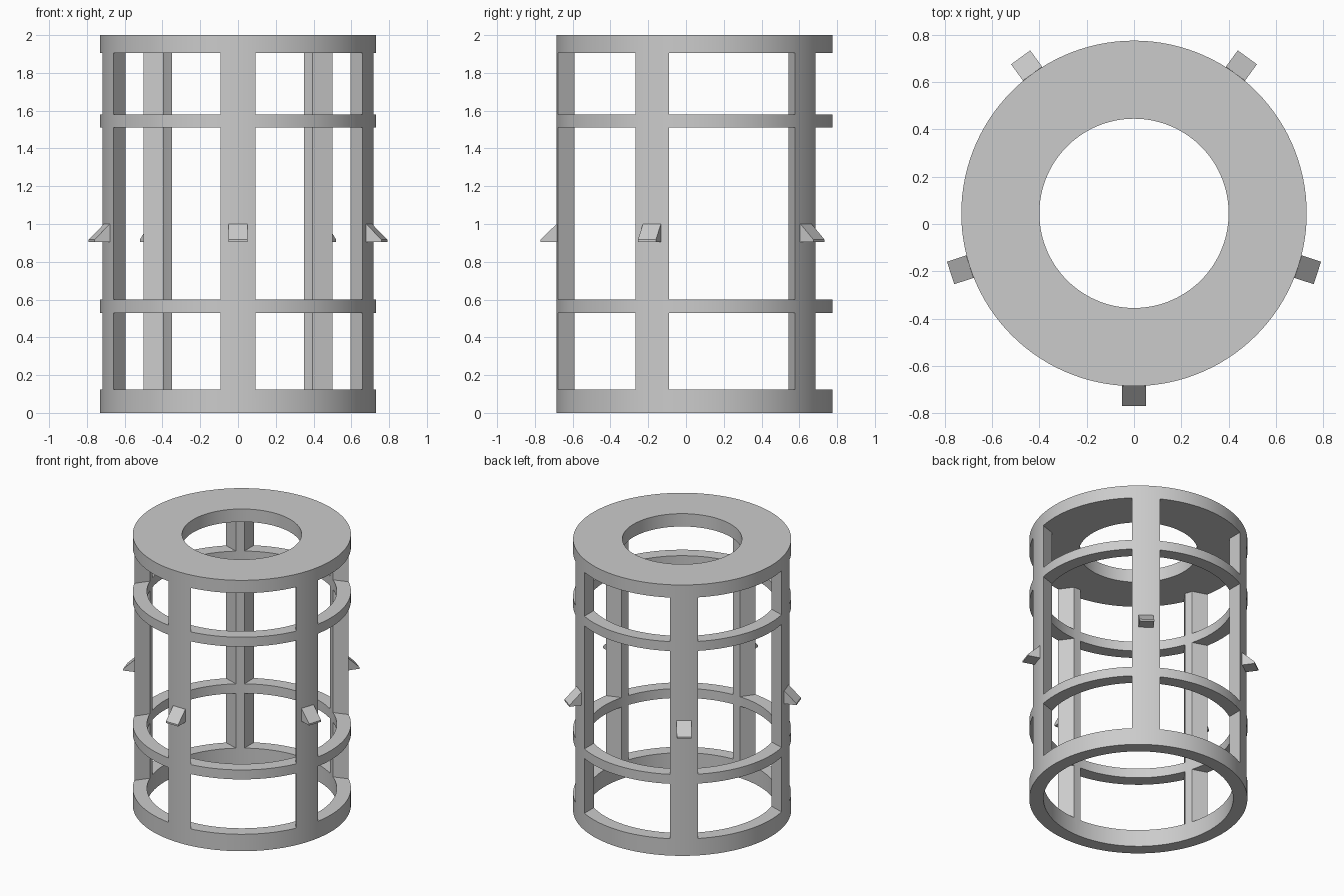
import bpy, bmesh, math
from mathutils import Matrix, Vector

cube = bpy.data.objects.get("Cube")
if cube:
    bpy.data.objects.remove(cube, do_unlink=True)

CENTER = Matrix.Translation((0, 0.045, 0))
R_OUT, R_IN, R_HOLE = 0.73, 0.635, 0.40
SIDES, SEGMENTS = 5, 120
STEP = math.tau / SIDES
PLATE_Z = 1.905

grey = bpy.data.materials.new("plain grey")
grey.use_nodes = True
grey.diffuse_color = (0.6, 0.6, 0.6, 1)
grey.node_tree.nodes["Principled BSDF"].inputs["Base Color"].default_value = (0.6, 0.6, 0.6, 1)


def make_object(name, bm):
    bmesh.ops.recalc_face_normals(bm, faces=bm.faces)
    mesh = bpy.data.meshes.new(name)
    bm.to_mesh(mesh)
    bm.free()
    mesh.materials.append(grey)
    obj = bpy.data.objects.new(name, mesh)
    bpy.context.collection.objects.link(obj)
    return obj


def select(obj):
    bpy.ops.object.select_all(action='DESELECT')
    obj.select_set(True)
    bpy.context.view_layer.objects.active = obj


def ring(name, r_in, r_out, z0, z1):
    """Spin a rectangular section into a closed ring."""
    bm = bmesh.new()
    section = [(r_in, z0), (r_out, z0), (r_out, z1), (r_in, z1)]
    verts = [bm.verts.new((r, 0, z)) for r, z in section]
    edges = [bm.edges.new((verts[i], verts[i - 1])) for i in range(4)]
    bmesh.ops.spin(bm, geom=verts + edges, cent=(0, 0, 0), axis=(0, 0, 1),
                   angle=math.tau, steps=SEGMENTS, use_duplicate=False)
    bmesh.ops.remove_doubles(bm, verts=bm.verts, dist=1e-5)
    bm.transform(CENTER)
    return make_object(name, bm)


# Top plate and the tube that becomes the cage
top_plate = ring("top_plate", R_HOLE, R_OUT, PLATE_Z, 2.0)
cage = ring("cage", R_IN, R_OUT, 0, PLATE_Z)

# Straight-sided windows, leaving tapered posts and thin hoops
bm = bmesh.new()
for i in range(SIDES):
    turn = Matrix.Rotation(math.radians(-54) + i * STEP, 4, 'Z')
    for z0, z1 in [(0.125, 0.53), (0.60, 1.51), (1.58, 1.95)]:
        place = Matrix.Translation((0.70, 0, (z0 + z1) / 2))
        size = Matrix.Diagonal((0.40, 0.70, z1 - z0, 1))
        bmesh.ops.create_cube(bm, size=1, matrix=CENTER @ turn @ place @ size)
cutter = make_object("window_cutter", bm)
cutter.hide_render = True

select(cage)
cut = cage.modifiers.new("windows", 'BOOLEAN')
cut.operation, cut.solver, cut.object = 'DIFFERENCE', 'EXACT', cutter
bpy.ops.object.modifier_apply(modifier=cut.name)
bpy.data.objects.remove(cutter, do_unlink=True)

for obj in (cage, top_plate):
    select(obj)
    bpy.ops.object.shade_smooth_by_angle(angle=math.radians(30))

# Sloped catch on the outside of each post
for i in range(SIDES):
    bm = bmesh.new()
    profile = [(0.70, 0.905), (0.815, 0.905), (0.815, 0.917), (0.73, 1.0), (0.70, 1.0)]
    face = bm.faces.new([bm.verts.new((r, -0.05, z)) for r, z in profile])
    out = bmesh.ops.extrude_face_region(bm, geom=[face])
    moved = [v for v in out["geom"] if isinstance(v, bmesh.types.BMVert)]
    bmesh.ops.translate(bm, verts=moved, vec=Vector((0, 0.10, 0)))
    bm.transform(CENTER @ Matrix.Rotation(-math.pi / 2 + i * STEP, 4, 'Z'))
    make_object(f"catch_{i + 1}", bm)
